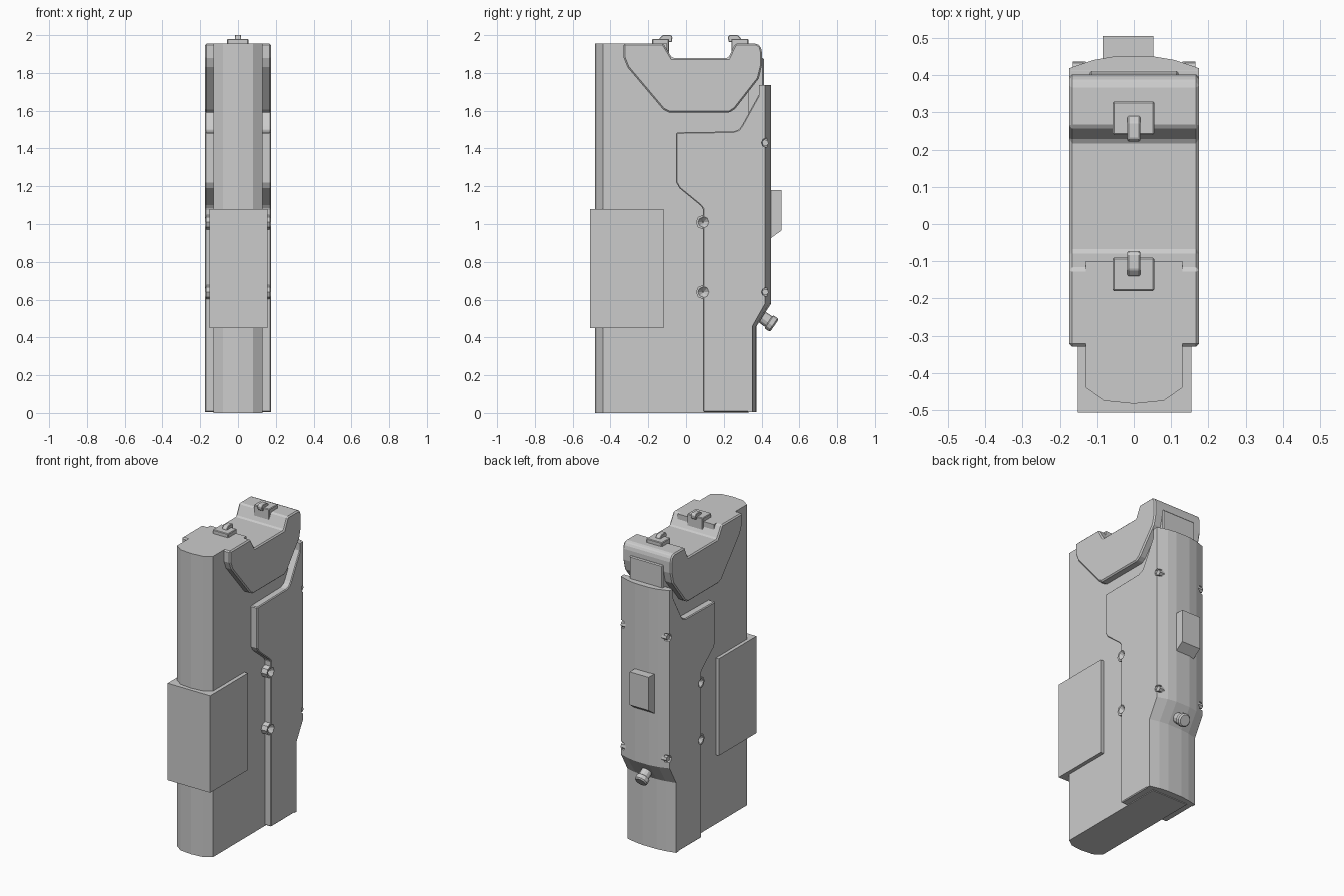
import bpy, bmesh, math
from mathutils import Vector

if "Cube" in bpy.data.objects:
    bpy.data.objects.remove(bpy.data.objects["Cube"])


def make(name, verts, faces, bevel=0.0):
    """Mesh object with outward normals and an optional edge bevel."""
    bm = bmesh.new()
    vs = [bm.verts.new(v) for v in verts]
    for f in faces:
        bm.faces.new([vs[i] for i in f])
    bmesh.ops.recalc_face_normals(bm, faces=bm.faces)
    me = bpy.data.meshes.new(name)
    bm.to_mesh(me)
    bm.free()
    ob = bpy.data.objects.new(name, me)
    bpy.context.collection.objects.link(ob)
    if bevel:
        m = ob.modifiers.new("bevel", 'BEVEL')
        m.width, m.segments = bevel, 1
        m.limit_method = 'ANGLE'
    return ob


def loft(name, rings, bevel=0.0):
    """Skin a list of equal closed rings and cap both ends."""
    n = len(rings[0])
    faces = [list(range(n)), [n * (len(rings) - 1) + i for i in range(n)]]
    for r in range(len(rings) - 1):
        for i in range(n):
            j = (i + 1) % n
            faces.append([r*n + i, r*n + j, (r+1)*n + j, (r+1)*n + i])
    return make(name, [p for ring in rings for p in ring], faces, bevel)


def side_prism(name, yz, x0, x1, bevel=0.0):
    return loft(name, [[(x, y, z) for y, z in yz] for x in (x0, x1)], bevel)


def box(name, x0, x1, y0, y1, z0, z1, bevel=0.0):
    return side_prism(name, [(y0, z0), (y1, z0), (y1, z1), (y0, z1)], x0, x1, bevel)


def spin(name, start, axis, stations, sides=8, bevel=0.0):
    """Round part along an axis; stations are (distance, radius)."""
    a = Vector(axis).normalized()
    u = a.orthogonal().normalized()
    w = a.cross(u)
    rings = [[Vector(start) + a*d + (u*math.cos(t) + w*math.sin(t))*r
              for t in [2*math.pi*i/sides for i in range(sides)]]
             for d, r in stations]
    return loft(name, rings, bevel)


def cut(ob, cutter):
    m = ob.modifiers.new("cut", 'BOOLEAN')
    m.operation, m.object = 'DIFFERENCE', cutter
    cutter.hide_render = True
    cutter.hide_set(True)


W = 0.175

# Narrow main body with a faceted front
front = [(0.13, -0.10), (0.13, -0.44), (0.08, -0.475), (0, -0.483),
         (-0.08, -0.475), (-0.13, -0.44), (-0.13, -0.10)]
loft("front_body", [[(x, y, z) for x, y in front] for z in (0, 1.955)])
side_prism("inner_body", [(-0.12, 0), (0.33, 0), (0.33, 1.86), (-0.12, 1.86)], -0.13, 0.13)
box("upper_rear_block", -0.12, 0.12, 0.25, 0.412, 1.45, 1.88, 0.006)

# Wide rear shell
shell = side_prism("rear_shell", [
    (0.09, 0.005), (0.35, 0.005), (0.35, 0.46), (0.415, 0.58), (0.415, 1.74),
    (0.405, 1.72), (0.295, 1.52), (0.28, 1.50), (0.25, 1.49), (-0.052, 1.485),
    (-0.052, 1.22), (-0.035, 1.19), (0.075, 1.10), (0.09, 1.08)], -W, W, 0.01)

# Bowed back cover following the shell
bow = [(-W, -0.03), (-W, 0.002), (-0.11, 0.024), (-0.05, 0.034), (0.05, 0.034),
       (0.11, 0.024), (W, 0.002), (W, -0.03)]
cover = loft("back_cover", [[(x, y + dy*k, z) for x, dy in bow] for y, z, k in
             ((0.35, 0.005, 0.7), (0.35, 0.46, 0.7), (0.417, 0.58, 1), (0.417, 1.735, 1))])

# Screws and dished bosses along the shell edges, both sides
for s, side in ((1, "right"), (-1, "left")):
    for i, z in enumerate((0.64, 1.01)):
        c = spin(f"boss_cutter_{side}_{i}", (s*0.182, 0.09, z), (-s, 0, 0),
                 ((0, 0.038), (0.035, 0.004)))
        boss = spin(f"edge_boss_{side}_{i}", (s*0.12, 0.09, z), (s, 0, 0),
                    ((0, 0.038), (0.05, 0.038)))
        cut(shell, c)
        cut(boss, c)
    for i, z in enumerate((0.64, 1.43)):
        c = spin(f"screw_cutter_{side}_{i}", (s*0.19, 0.425, z), (-s, 0, 0),
                 ((0, 0.026), (0.045, 0.024)))
        cut(shell, c)
        cut(cover, c)
        spin(f"back_screw_{side}_{i}", (s*0.13, 0.42, z), (s, 0, 0),
             ((0, 0.018), (0.035, 0.018)), 6)

# Saddle-shaped top cap
side_prism("top_cap", [
    (-0.33, 1.955), (-0.12, 1.955), (-0.075, 1.88), (0.225, 1.88), (0.26, 1.955),
    (0.375, 1.955), (0.395, 1.94), (0.402, 1.91), (0.402, 1.84), (0.385, 1.77),
    (0.26, 1.61), (0.23, 1.59), (-0.09, 1.59), (-0.12, 1.605), (-0.31, 1.83),
    (-0.33, 1.88)], -W, W, 0.008)

# Pair of hooked clips on the cap, facing each other across the saddle
for label, mid, s in (("front", -0.135, 1), ("rear", 0.285, -1)):
    pts = [(-0.045, 1.93), (0.045, 1.88), (0.045, 1.98), (-0.045, 1.98)]
    side_prism(f"{label}_clip_base", [(mid + s*y, z) for y, z in pts], -0.057, 0.055, 0.004)
    hook = [(-0.005, 1.97), (0.03, 1.97), (0.035, 1.962), (0.06, 1.965),
            (0.063, 1.99), (0.055, 2.0), (0.012, 2.0), (-0.005, 1.985)]
    side_prism(f"{label}_clip_hook", [(mid + s*y, z) for y, z in hook], -0.017, 0.017, 0.003)

# Front sleeve wrapped round the body
box("front_sleeve", -0.152, 0.155, -0.507, -0.12, 0.45, 1.08)

# Block and angled knob on the back
side_prism("back_block", [(0.42, 0.905), (0.505, 0.965), (0.505, 1.18), (0.42, 1.18)],
           -0.084, 0.052)
spin("back_knob", (0, 0.40, 0.51), (0, 0.82, -0.57),
     ((0, 0.034), (0.045, 0.034), (0.05, 0.042), (0.075, 0.042), (0.083, 0.034)), 12)
